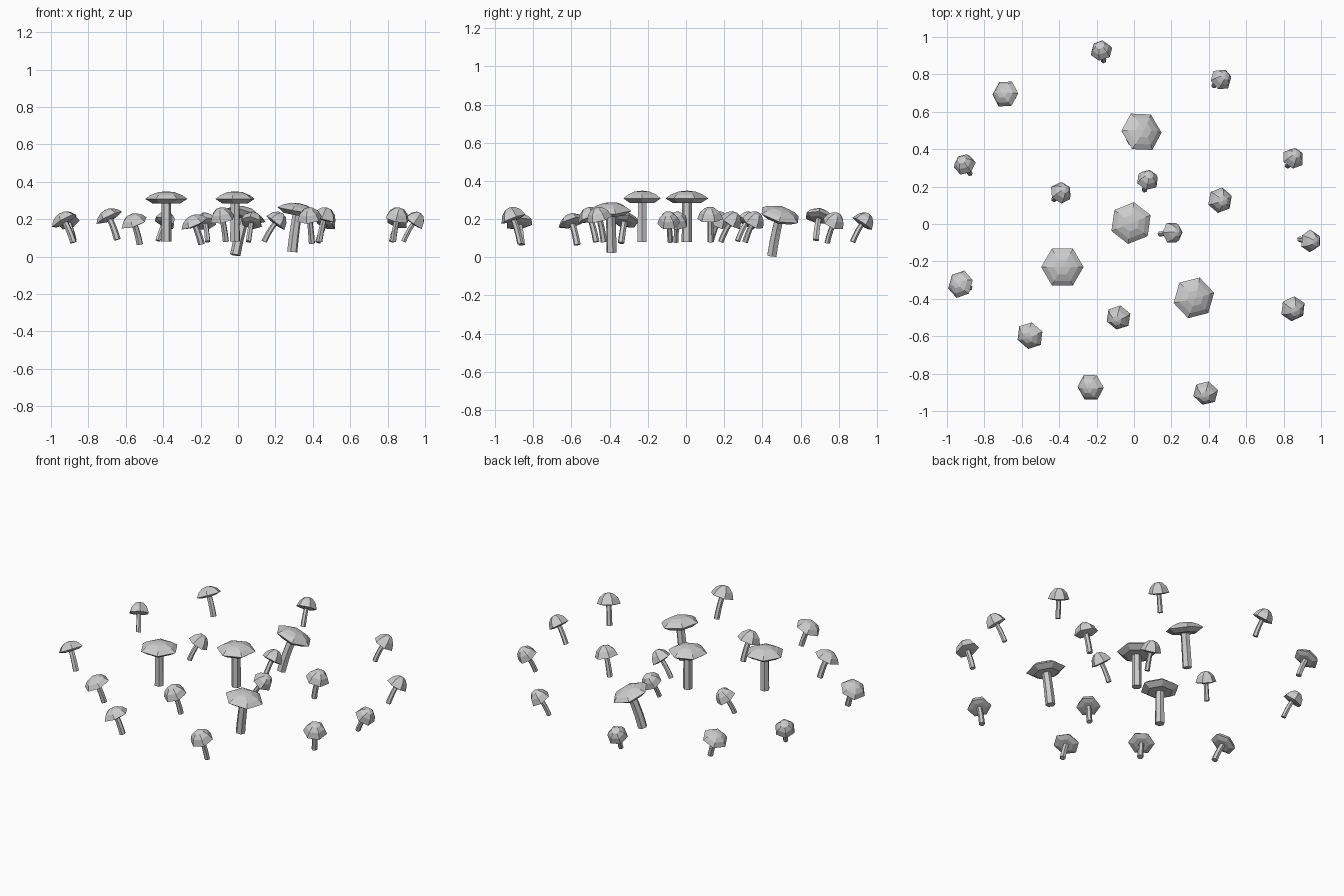
import bpy, bmesh
from math import sin, cos, tau, radians
from mathutils import Vector, Matrix

if "Cube" in bpy.data.objects:
    bpy.data.objects.remove(bpy.data.objects["Cube"])

# (radius, height) cap profiles from the apex to the underside
BIG = [(0, .041), (.045, .036), (.085, .02), (.113, 0), (.074, -.024), (0, -.024)]
FLAT = [(0, .048), (.03, .043), (.057, .026), (.076, 0), (.045, -.01), (0, -.01)]
DOME = [(0, .064), (.028, .058), (.053, .036), (.069, 0), (.04, -.006), (0, -.006)]


def ring(bm, r, n, mat):
    if r == 0:
        return [bm.verts.new(mat @ Vector((0, 0, 0)))]
    return [bm.verts.new(mat @ Vector((r * cos(tau * i / n), r * sin(tau * i / n), 0)))
            for i in range(n)]


def loft(bm, rings):
    # bridge successive rings, collapsing to a fan at single points
    for a, b in zip(rings, rings[1:]):
        n = max(len(a), len(b))
        for i in range(n):
            j = (i + 1) % n
            if len(a) == 1:
                bm.faces.new((a[0], b[i], b[j]))
            elif len(b) == 1:
                bm.faces.new((a[i], b[0], a[j]))
            else:
                bm.faces.new((a[i], b[i], b[j], a[j]))


def finish(bm, name):
    bmesh.ops.recalc_face_normals(bm, faces=bm.faces)
    me = bpy.data.meshes.new(name)
    bm.to_mesh(me)
    bm.free()
    bpy.context.collection.objects.link(bpy.data.objects.new(name, me))


def mushroom(name, profile, x, y, z, dx, dy, base_z, r, spin):
    # cap rim centre is (x, y, z); the stem foot is offset by (dx, dy)
    top, foot = Vector((x, y, z)), Vector((x + dx, y + dy, base_z))
    chord = top - foot
    axis = Vector((chord.x * 1.3, chord.y * 1.3, chord.z)).normalized()
    rot = Vector((0, 0, 1)).rotation_difference(axis).to_matrix().to_4x4()
    turn = Matrix.Rotation(radians(spin), 4, 'Z')

    # cap
    bm = bmesh.new()
    loft(bm, [ring(bm, pr, 6, Matrix.Translation(top) @ rot @ turn
                   @ Matrix.Translation((0, 0, h))) for pr, h in profile])
    finish(bm, name + "_cap")

    # gently bent stem
    bm = bmesh.new()
    ctrl = top - axis * chord.length * .5
    rings = []
    for t, rr in ((0, 0), (0, r), (.33, r * .97), (.66, r * .93), (1, r * .9)):
        p = foot * (1 - t) ** 2 + ctrl * 2 * t * (1 - t) + top * t * t
        d = (ctrl - foot) * (1 - t) + (top - ctrl) * t
        q = Vector((0, 0, 1)).rotation_difference(d).to_matrix().to_4x4()
        rings.append(ring(bm, rr, 6, Matrix.Translation(p) @ q @ turn))
    loft(bm, rings)
    finish(bm, name + "_stem")


# large mushrooms: x, y, z, foot dx, dy, base z, spin
for i, (x, y, z, dx, dy, b, s) in enumerate([
        (.04, .493, .22, -.055, -.043, .008, 0), (-.016, .005, .308, 0, 0, .08, 22),
        (-.383, -.23, .308, 0, 0, .08, 0), (.32, -.395, .245, -.03, .005, .025, 14)]):
    mushroom(f"large_mushroom_{i}", BIG, x, y, z, dx, dy, b, .028, s)

# small flat mushrooms
for i, (x, y, z, dx, dy, b, s) in enumerate([
        (-.688, .695, .207, .043, -.015, .09, 0), (-.928, -.322, .19, .048, -.018, .075, 15),
        (-.556, -.597, .18, .031, .027, .065, 20), (-.232, -.873, .175, .037, .013, .065, 0)]):
    mushroom(f"flat_mushroom_{i}", FLAT, x, y, z, dx, dy, b, .018, s)

# small domed mushrooms
for i, (x, y, z, dx, dy, b, s) in enumerate([
        (-.083, -.5, .2, .018, .03, .08, 20), (.383, -.904, .2, .012, .037, .07, 15),
        (.85, -.453, .2, -.02, .023, .08, 25), (.46, .127, .2, -.025, .003, .08, 20)]):
    mushroom(f"dome_mushroom_{i}", DOME, x, y, z, dx, dy, b, .017, s)

# small leaning mushrooms
for i, (x, y, z, dx, dy, b, s) in enumerate([
        (-.904, .315, .18, .027, -.045, .085, 10), (-.393, .165, .18, -.035, -.034, .085, 30),
        (.072, .232, .18, -.016, -.05, .08, 20), (.2, -.047, .18, -.06, -.006, .08, 0),
        (.85, .35, .18, -.029, -.04, .08, 25), (.94, -.09, .18, -.055, .008, .08, 30),
        (.464, .772, .175, -.037, -.032, .075, 10), (-.174, .923, .175, .012, -.05, .08, 20)]):
    mushroom(f"leaning_mushroom_{i}", [(r * .88, h) for r, h in DOME], x, y, z, dx, dy, b, .015, s)
